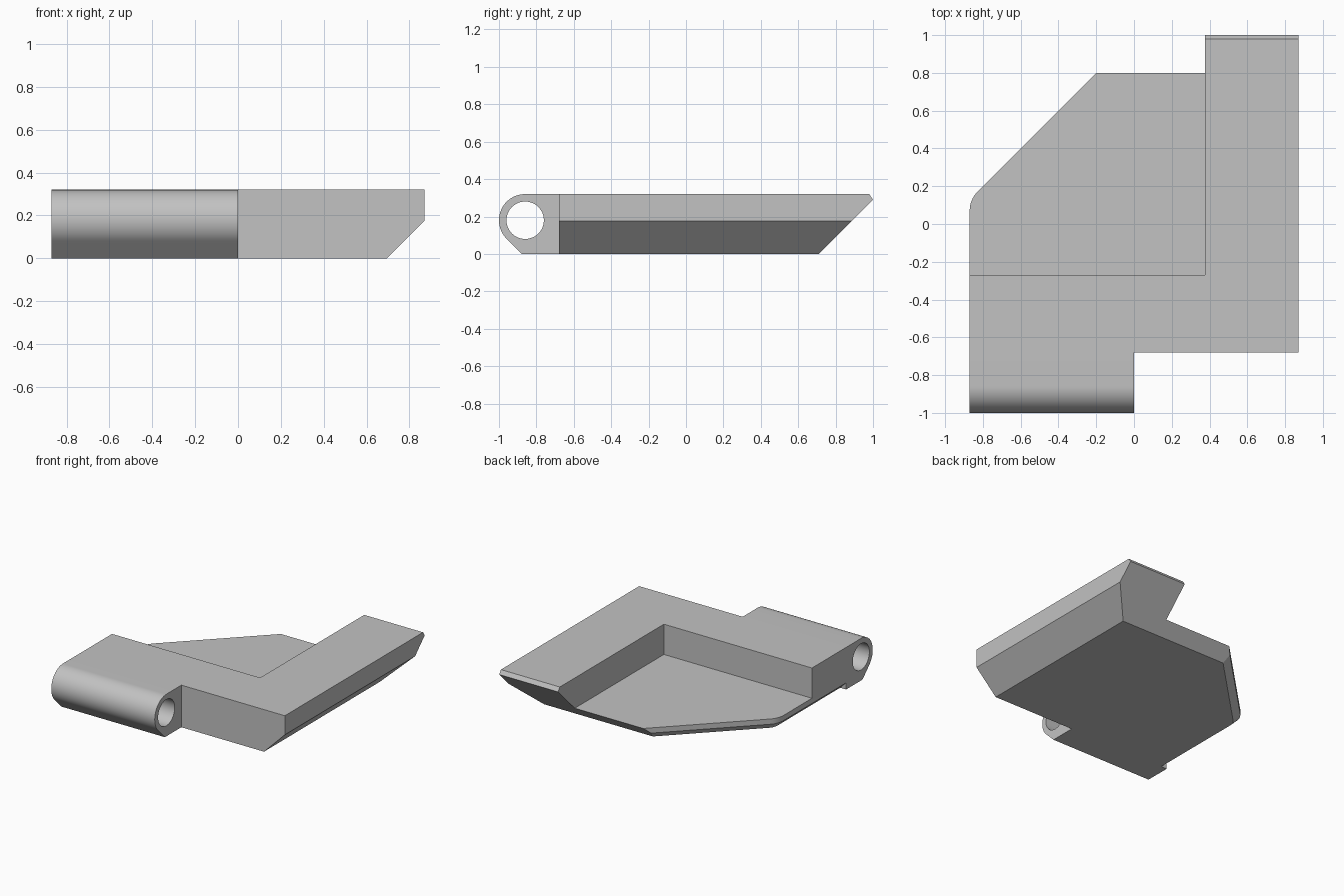
import bpy, bmesh
from math import radians, sin, cos, pi, sqrt
from mathutils import Vector

cube = bpy.data.objects.get("Cube")
if cube:
    bpy.data.objects.remove(cube, do_unlink=True)

HEIGHT, FLOOR, CHAMFER = 0.32, 0.09, 0.05
SIDE, FRONT, BACK = 0.87, -0.68, 1.0

grey = bpy.data.materials.new("light_grey")
grey.use_nodes = True
colour = (0.54, 0.54, 0.54, 1)
grey.diffuse_color = colour
grey.node_tree.nodes["Principled BSDF"].inputs["Base Color"].default_value = colour


def loft(name, rings, planes=()):
    """Solid skinned through equal rings, then trimmed by (point, outward normal) planes."""
    bm = bmesh.new()
    loops = [[bm.verts.new(p) for p in ring] for ring in rings]
    count = len(loops[0])
    bm.faces.new(loops[0][::-1])
    bm.faces.new(loops[-1])
    for low, high in zip(loops, loops[1:]):
        for i in range(count):
            j = (i + 1) % count
            bm.faces.new((low[i], low[j], high[j], high[i]))
    for point, normal in planes:
        geom = bm.verts[:] + bm.edges[:] + bm.faces[:]
        cut = bmesh.ops.bisect_plane(bm, geom=geom, dist=1e-5, plane_co=point,
                                     plane_no=Vector(normal).normalized(), clear_outer=True)
        edges = [e for e in cut["geom_cut"] if isinstance(e, bmesh.types.BMEdge)]
        bmesh.ops.holes_fill(bm, edges=edges)
    bmesh.ops.recalc_face_normals(bm, faces=bm.faces[:])
    mesh = bpy.data.meshes.new(name)
    bm.to_mesh(mesh)
    bm.free()
    mesh.materials.append(grey)
    obj = bpy.data.objects.new(name, mesh)
    bpy.context.collection.objects.link(obj)
    return obj


def select(obj):
    bpy.ops.object.select_all(action="DESELECT")
    obj.select_set(True)
    bpy.context.view_layer.objects.active = obj


def subtract(obj, cutter):
    cutter.hide_render = True
    mod = obj.modifiers.new("cut", "BOOLEAN")
    mod.operation, mod.solver, mod.object = "DIFFERENCE", "EXACT", cutter
    select(obj)
    bpy.ops.object.modifier_apply(modifier=mod.name)
    bpy.data.objects.remove(cutter, do_unlink=True)


def plan(inset, z):
    """Body outline; the slanted and right edges move inward by the inset."""
    radius = 0.145
    cx, cy = -SIDE + radius, 1 - SIDE + radius - radius * sqrt(2)
    r = radius - inset
    arc = [(cx + r * cos(a), cy + r * sin(a))
           for a in (pi - pi / 4 * i / 8 for i in range(9))]
    slant_end = BACK - 1 + inset * sqrt(2)
    points = [(-SIDE + inset, FRONT)] + arc + [(slant_end, BACK), (SIDE, BACK), (SIDE, FRONT)]
    return [(x, y, z) for x, y in points[::-1]]


# Body with undercut left side, sloped back and trimmed top edge
body = loft("body", [plan(CHAMFER, 0), plan(0, CHAMFER), plan(0, HEIGHT)], [
    ((0.695, 0, 0), (1, 0, -1)),
    ((0, 0.71, 0), (0, 1, -1)),
    ((0, 0.98, HEIGHT), (0, 3, 2)),
])

# Pocket that leaves the low floor and the raised L-shaped wall
x0, x1, y0, y1 = -1.2, 0.375, -0.27, 1.3
corners = [(x0, y0), (x1, y0), (x1, y1), (x0, y1)]
subtract(body, loft("pocket_cutter", [[(x, y, z) for x, y in corners] for z in (FLOOR, 0.6)]))

# Hinge barrel: round front, flat top and bottom, slanted lower edge
axis_y, axis_z, outer, inner = -0.86, 0.18, 0.14, 0.10


def circle(radius, start, end, steps):
    angles = [radians(start + (end - start) * i / steps) for i in range(steps + 1)]
    return [(axis_y + radius * cos(a), axis_z + radius * sin(a)) for a in angles]


slant_foot = axis_y + axis_z - outer * sqrt(2)
profile = circle(outer, 90, 225, 30) + [(slant_foot, 0), (FRONT, 0), (FRONT, HEIGHT)]
hinge = loft("hinge_barrel", [[(x, y, z) for y, z in profile] for x in (-SIDE, 0)])
bore = circle(inner, 0, 360, 48)[:-1]
subtract(hinge, loft("bore_cutter", [[(x, y, z) for y, z in bore] for x in (-1.1, 0.2)]))

for part in (body, hinge):
    select(part)
    bpy.ops.object.shade_smooth_by_angle(angle=radians(30))
